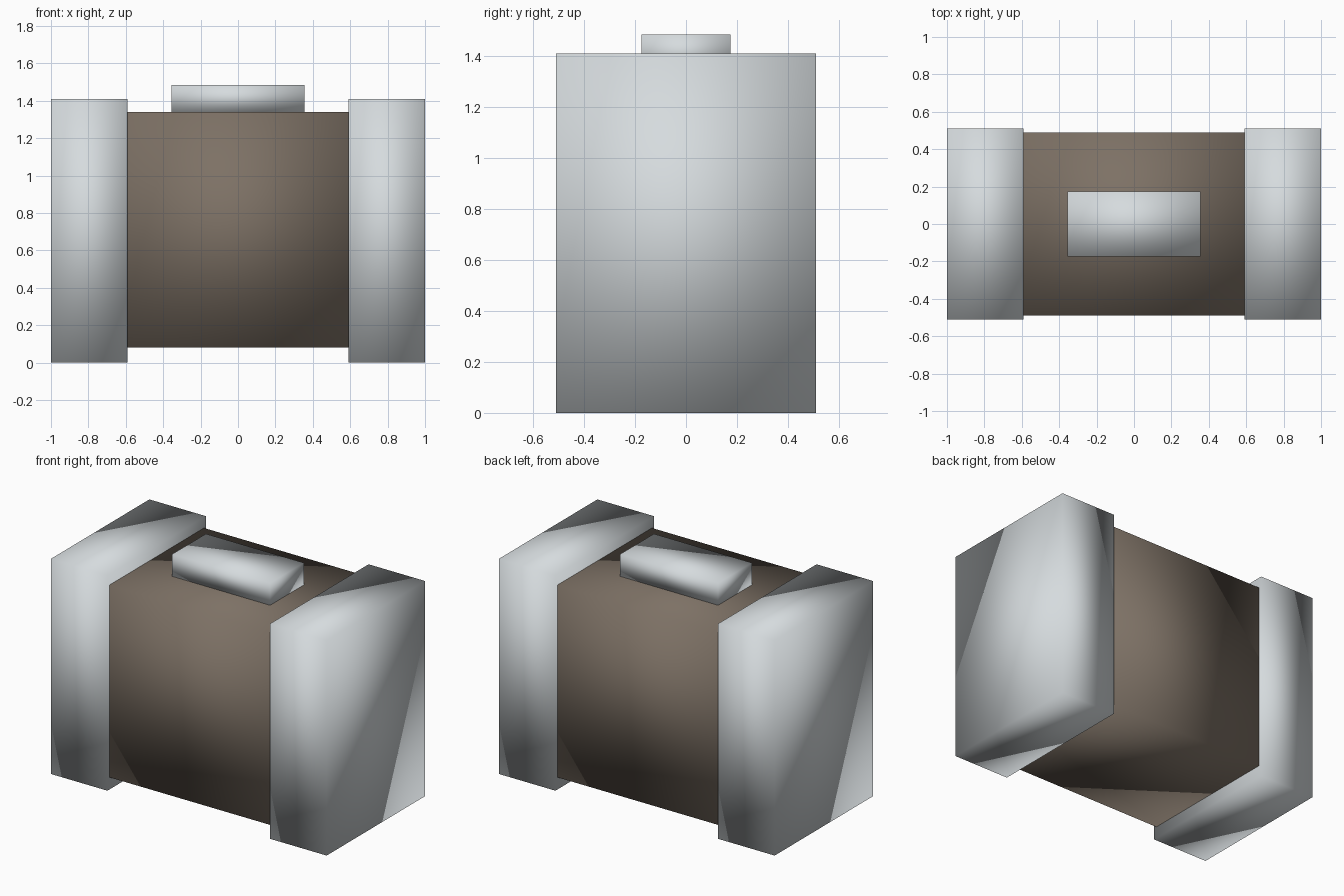
import bpy
import bmesh
from mathutils import Vector

cube = bpy.data.objects.get("Cube")
if cube:
    bpy.data.objects.remove(cube, do_unlink=True)


def make_material(name, color):
    mat = bpy.data.materials.new(name)
    mat.use_nodes = True
    mat.diffuse_color = color
    mat.node_tree.nodes["Principled BSDF"].inputs["Base Color"].default_value = color
    return mat


def make_block(name, low, high, mat):
    """Box between two corners, with normals blended across its edges."""
    low, high = Vector(low), Vector(high)
    bm = bmesh.new()
    bmesh.ops.create_cube(bm, size=1)
    bmesh.ops.scale(bm, vec=high - low, verts=bm.verts)
    for face in bm.faces:
        face.smooth = True
    mesh = bpy.data.meshes.new(name)
    bm.to_mesh(mesh)
    bm.free()
    mesh.materials.append(mat)
    obj = bpy.data.objects.new(name, mesh)
    obj.location = (low + high) / 2
    bpy.context.collection.objects.link(obj)
    return obj


silver = make_material("pale silver", (0.67, 0.71, 0.73, 1))
brown = make_material("grey brown", (0.205, 0.165, 0.130, 1))

# Central body, held between the side blocks
make_block("body", (-0.59, -0.49, 0.08), (0.59, 0.49, 1.34), brown)

# Small raised plate on top
make_block("top_plate", (-0.355, -0.175, 1.34), (0.355, 0.175, 1.485), silver)

# Mirrored end blocks
for name, side in (("left_end", 1), ("right_end", -1)):
    x_low, x_high = sorted((side * 0.59, side * 1.0))
    make_block(name, (x_low, -0.51, 0), (x_high, 0.51, 1.41), silver)
